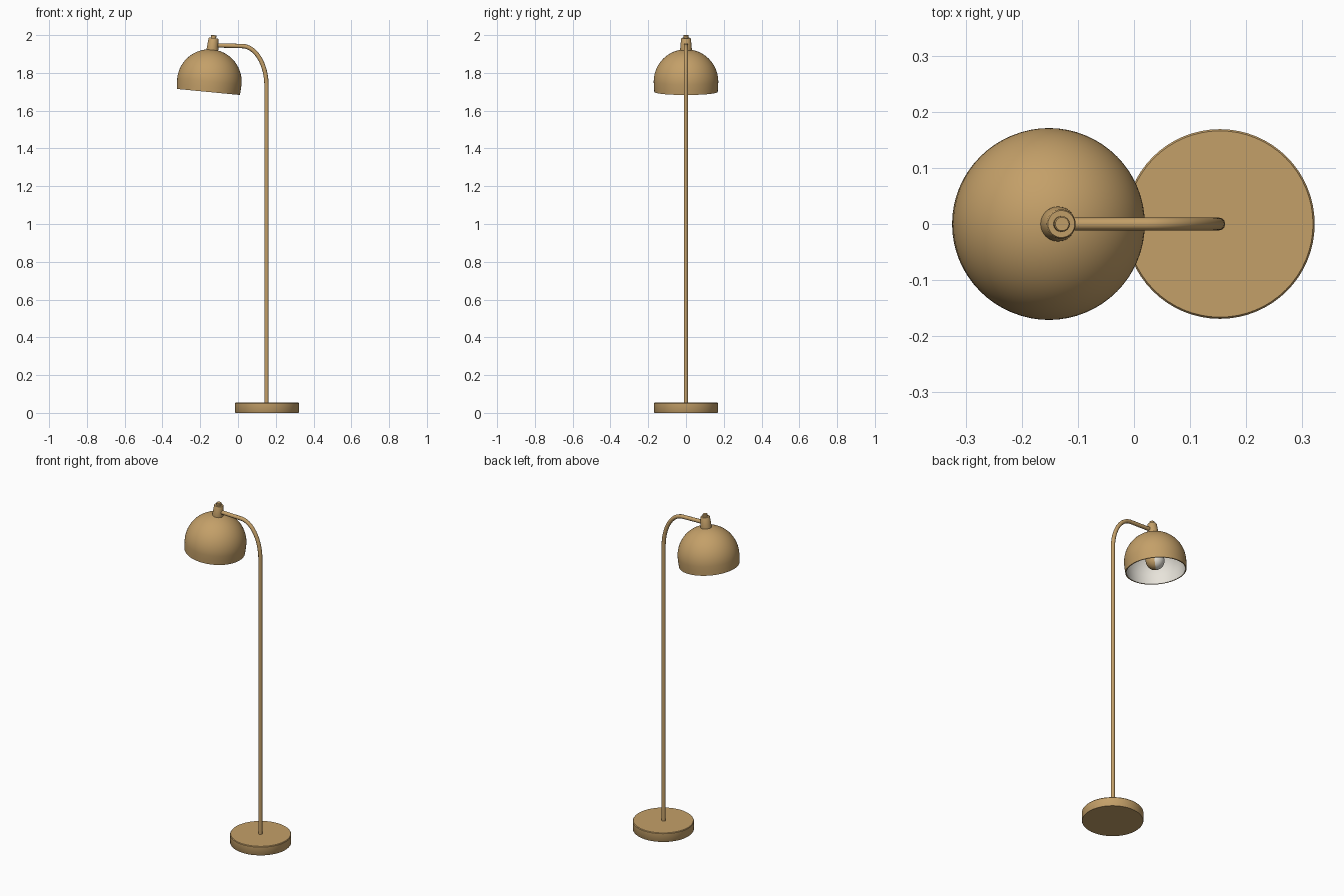
import bpy, bmesh, math
from mathutils import Matrix, Vector

if "Cube" in bpy.data.objects:
    bpy.data.objects.remove(bpy.data.objects["Cube"])


def material(name, rgb):
    m = bpy.data.materials.new(name)
    m.diffuse_color = (*rgb, 1)
    m.use_nodes = True
    m.node_tree.nodes["Principled BSDF"].inputs["Base Color"].default_value = m.diffuse_color
    return m


GOLD = material("brushed_gold", (0.55, 0.35, 0.14))
WHITE = material("warm_white", (0.80, 0.77, 0.70))


def lathe(name, profile, matrix, steps=64, inner=None):
    """Spin an (r, z) profile about local z; inner(face) picks white faces."""
    bm = bmesh.new()
    verts = [bm.verts.new((r, 0, z)) for r, z in profile]
    edges = [bm.edges.new(p) for p in zip(verts, verts[1:])]
    bmesh.ops.spin(bm, geom=verts + edges, cent=(0, 0, 0), axis=(0, 0, 1),
                   angle=math.tau, steps=steps)
    bmesh.ops.remove_doubles(bm, verts=bm.verts, dist=1e-5)
    bmesh.ops.recalc_face_normals(bm, faces=bm.faces)
    for f in bm.faces:
        f.material_index = int(bool(inner and inner(f)))
    me = bpy.data.meshes.new(name)
    bm.to_mesh(me)
    bm.free()
    me.materials.append(GOLD)
    if inner:
        me.materials.append(WHITE)
    ob = bpy.data.objects.new(name, me)
    bpy.context.collection.objects.link(ob)
    ob.matrix_world = matrix
    bpy.ops.object.select_all(action='DESELECT')
    bpy.context.view_layer.objects.active = ob
    ob.select_set(True)
    bpy.ops.object.shade_smooth_by_angle(angle=math.radians(35))
    return ob


# Round base
lathe("base", [(0, 0), (0.167, 0), (0.169, 0.003), (0.169, 0.051),
               (0.166, 0.055), (0, 0.055)], Matrix.Translation((0.153, 0, 0)))

# Pole bending over into the arm
path = [(0.151, 0.04)]
for i in range(17):
    a = math.pi / 2 * i / 16
    path.append((0.021 + 0.13 * math.cos(a), 1.73 + 0.212 * math.sin(a)))
path.append((-0.125, 1.946))
cu = bpy.data.curves.new("pole_and_arm", 'CURVE')
cu.dimensions = '3D'
cu.bevel_depth = 0.0115
cu.bevel_resolution = 4
cu.use_fill_caps = True
sp = cu.splines.new('POLY')
sp.points.add(len(path) - 1)
for p, (x, z) in zip(sp.points, path):
    p.co = (x, 0, z, 1)
    p.radius = 1
sp.use_smooth = True
cu.materials.append(GOLD)
bpy.context.collection.objects.link(bpy.data.objects.new("pole_and_arm", cu))

# Tilted frame for the lamp head, origin at the rim centre
head = Matrix.Translation((-0.157, 0, 1.699)) @ Matrix.Rotation(math.radians(5.5), 4, 'Y')


def dome(r, n=20):
    """Bowl profile from rim to apex."""
    arc = [(r * math.cos(math.pi / 2 * i / n), 0.055 + r * math.sin(math.pi / 2 * i / n))
           for i in range(n)]
    return [(r - 0.003, 0), (r - 0.001, 0.027)] + arc + [(0, 0.055 + r)]


# Dome shade with white lining
lathe("shade", dome(0.171)[::-1] + dome(0.165), head,
      inner=lambda f: f.normal.dot(f.calc_center_median() - Vector((0, 0, 0.05))) < 0)

# Collar and cap on top of the shade
lathe("collar", [(0, 0.215), (0.031, 0.215), (0.031, 0.228), (0.026, 0.284),
                 (0.024, 0.287), (0.014, 0.287), (0.014, 0.300),
                 (0.012, 0.302), (0, 0.302)], head, 32)

# Socket inside the shade
lathe("socket", [(0, 0.10), (0.022, 0.10), (0.022, 0.222), (0, 0.222)], head, 24)

# Bulb, half gilded
bulb = [(0.052 * math.sin(math.pi * i / 16), 0.062 - 0.052 * math.cos(math.pi * i / 16))
        for i in range(1, 16)]
lathe("bulb", [(0, 0.010)] + bulb + [(0, 0.114)], head, 32,
      inner=lambda f: f.calc_center_median().y > f.calc_center_median().x)
